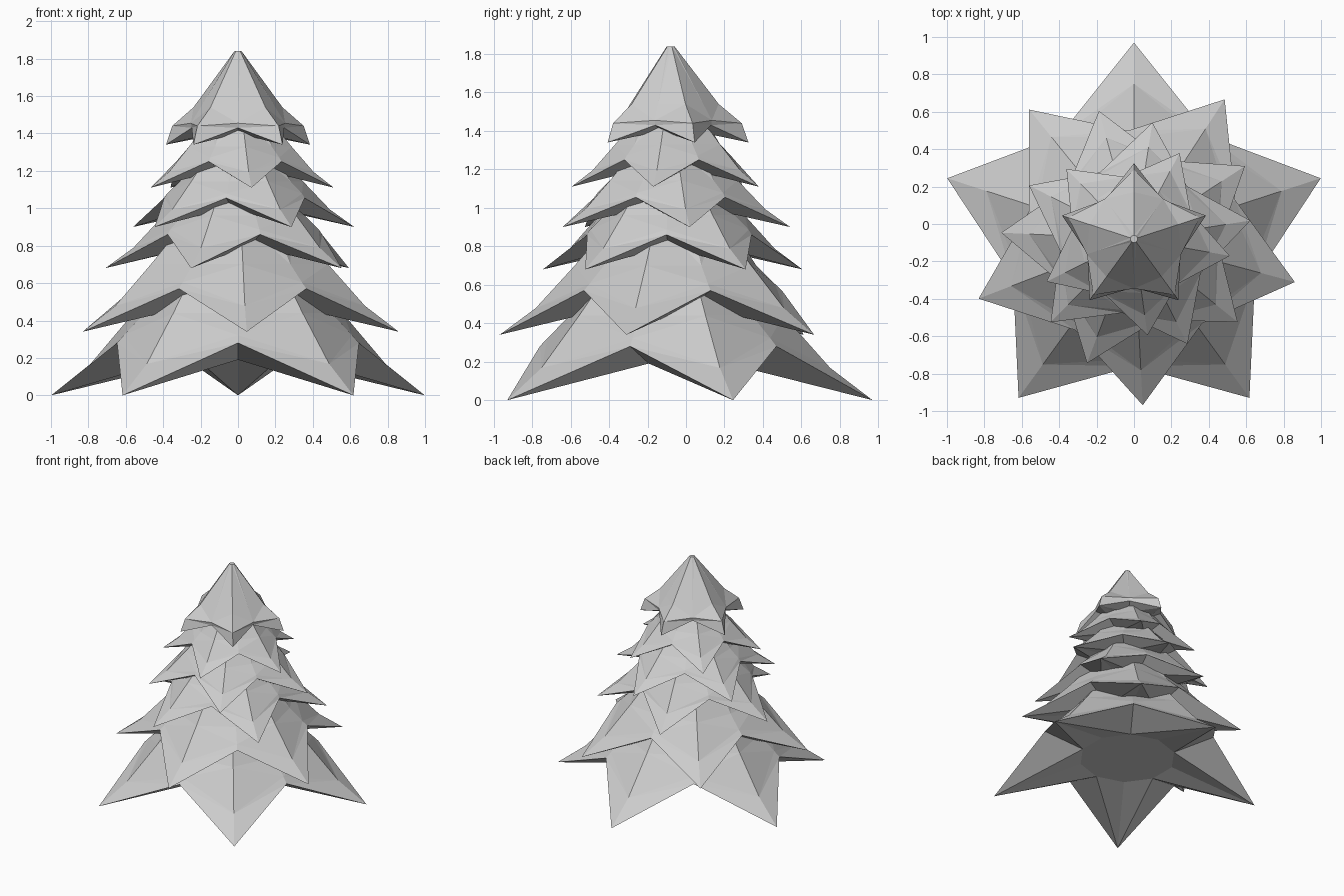
import bpy, bmesh
from math import cos, sin, radians

if "Cube" in bpy.data.objects:
    bpy.data.objects.remove(bpy.data.objects["Cube"])

CY = -0.08  # trunk axis offset in y


def ring(bm, phase, r_tip, z_tip, r_val, z_val):
    """Ten vertices alternating between tip and valley directions."""
    out = []
    for i in range(10):
        a = radians(phase + 36 * i)
        r, z = (r_val, z_val) if i % 2 else (r_tip, z_tip)
        out.append(bm.verts.new((r * cos(a), CY + r * sin(a), z)))
    return out


def bridge(bm, lower, upper):
    for i in range(10):
        j = (i + 1) % 10
        # split every quad so that it folds along tips and valleys
        a, b, c, d = lower[i], lower[j], upper[j], upper[i]
        if i % 2:
            bm.faces.new((a, b, c))
            bm.faces.new((a, c, d))
        else:
            bm.faces.new((a, b, d))
            bm.faces.new((b, c, d))


def tier(name, phase, R, z, rv, hv, upper):
    bm = bmesh.new()
    base = ring(bm, phase, .35 * R, z + .68 * hv, .35 * R, z + .68 * hv)
    rim = ring(bm, phase, R, z, rv, z + hv)
    rings = [base, rim] + [ring(bm, phase, *u) for u in upper]
    for lo, hi in zip(rings, rings[1:]):
        bridge(bm, lo, hi)
    bm.faces.new(base[::-1])
    bm.faces.new(rings[-1])
    bmesh.ops.recalc_face_normals(bm, faces=bm.faces)
    me = bpy.data.meshes.new(name)
    bm.to_mesh(me)
    bm.free()
    bpy.context.collection.objects.link(bpy.data.objects.new(name, me))


# star-shaped branch tiers: phase, tip radius, tip z, valley radius, valley rise
tiers = [(18, 1.05, 0, .68, .28), (57, .89, .34, .58, .23),
         (33.3, .71, .68, .45, .18), (9, .63, .90, .40, .155),
         (62, .52, 1.11, .335, .14)]
for n, (ph, R, z, rv, hv) in enumerate(tiers):
    tier(f"branch_tier_{n + 1}", ph, R, z, rv, hv, [
        (.79 * R, z + .6 * hv, .61 * R, z + 1.15 * hv),
        (.56 * R, z + 1.57 * hv, .50 * R, z + 1.57 * hv),
        (.33 * R, z + 2.6 * hv, .33 * R, z + 2.6 * hv)])

# pointed top with a small flat apex
tier("tree_top", 18, .405, 1.34, .26, .09, [
    (.37, 1.44, .265, 1.455),
    (.25, 1.54, .21, 1.54),
    (.02, 1.84, .02, 1.84)])
